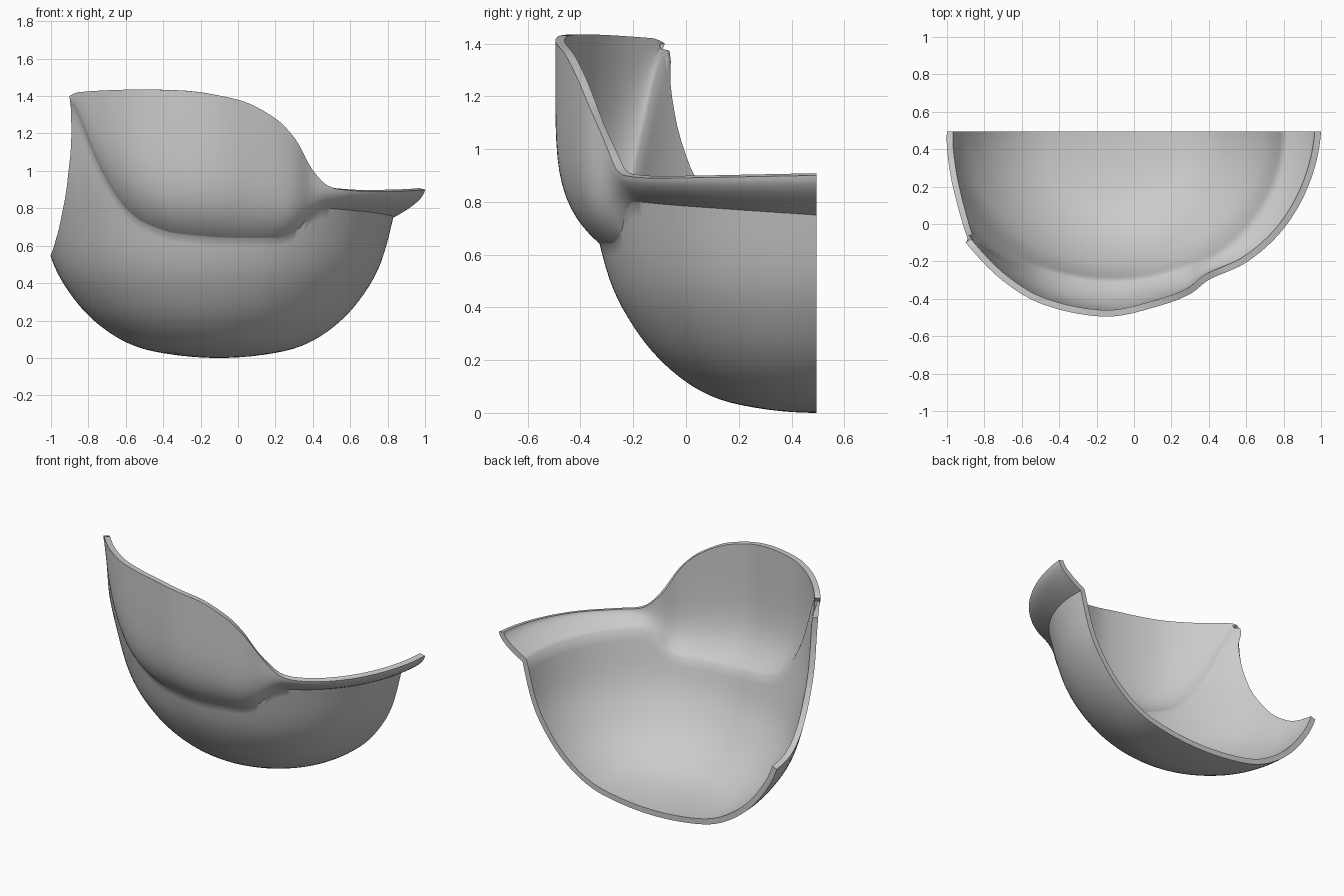
import bpy, bmesh, math

if "Cube" in bpy.data.objects:
    bpy.data.objects.remove(bpy.data.objects["Cube"])

CX, CY = -0.1, 0.495      # bowl axis, lying on the flat cut plane
Y_SCALE = 0.91            # bowl is slightly shallower front to back
THICK = 0.035
CORNER = 39.2             # angle of the tall corner, degrees from the left end


def smooth_curve(pts):
    """Monotone cubic through (x, y) points."""
    n = len(pts)
    h = [pts[i + 1][0] - pts[i][0] for i in range(n - 1)]
    d = [(pts[i + 1][1] - pts[i][1]) / h[i] for i in range(n - 1)]
    m = [d[0]] + [0 if d[i - 1] * d[i] <= 0 else 2 * d[i - 1] * d[i] / (d[i - 1] + d[i])
                  for i in range(1, n - 1)] + [d[-1]]

    def f(x):
        x = min(max(x, pts[0][0]), pts[-1][0])
        i = 0
        while i < n - 2 and x > pts[i + 1][0]:
            i += 1
        t = (x - pts[i][0]) / h[i]
        return ((2 * t**3 - 3 * t**2 + 1) * pts[i][1] + (t**3 - 2 * t**2 + t) * h[i] * m[i]
                + (3 * t**2 - 2 * t**3) * pts[i + 1][1] + (t**3 - t**2) * h[i] * m[i + 1])
    return f


# bowl radius against square root of height
bowl = smooth_curve([(0, 0), (.11, .2), (.224, .4), (.387, .59), (.557, .75), (.707, .86),
                     (.866, .93), (1, .98), (1.1, 1.0), (1.2, 1.02)])
# rim height: low left edge, then the raised back and the lip
left_rim = smooth_curve([(0, .54), (10.7, .57), (21.3, .66), (27.9, .77), (33.3, .9),
                         (35.7, 1.0), (37.5, 1.1), (38.7, 1.23), (CORNER, 1.4)])
rim_z = smooth_curve([(CORNER, 1.4), (43, 1.42), (68, 1.435), (79, 1.43), (95.4, 1.38),
                      (106.7, 1.28), (112.7, 1.18), (120, 1.0), (125, .92), (129, .9),
                      (140, .89), (180, .9)])
rim_r = smooth_curve([(CORNER, 1.033), (43.6, 1.038), (55.7, 1.064), (68.4, 1.087),
                      (86.3, 1.09), (101, 1.055), (112.7, 1.036), (120, 1.005),
                      (132, 1.04), (147.6, 1.066), (162, 1.08), (180, 1.1)])
# height of the crease where the flange leaves the bowl
crease = smooth_curve([(CORNER, 1.38), (41.5, 1.32), (48.7, 1.05), (58, .8), (64.4, .72),
                       (77, .66), (96, .64), (109, .64), (116, .67), (122.3, .77),
                       (126, .8), (138, .79), (180, .75)])
# how abruptly the flange turns upright
turn = smooth_curve([(CORNER, 2), (60, 4), (75, 5.5), (110, 5.5), (128, 1.7), (180, 1.7)])


def bowl_r(t, z):
    widen = 1 + .03 * max(0, math.cos(math.radians(t))) ** 4
    return bowl(math.sqrt(z)) * widen


def place(t, r, z):
    a = math.radians(t)
    return (CX - r * math.cos(a), CY - Y_SCALE * r * math.sin(a), z)


def column(t, rows=28, flange=16):
    top = left_rim(t) if t < CORNER else rim_z(t)
    zc = top * .97 if t < CORNER else min(crease(t), top * .97)
    pts = []
    for j in range(1, rows + 1):
        z = zc * (j / rows) ** 2
        pts.append(place(t, bowl_r(t, z), z))
    rc = bowl_r(t, zc)
    for j in range(1, flange + 1):
        s = (j / flange) ** 1.8
        z = zc + (top - zc) * s
        if t < CORNER:
            r = bowl_r(t, z)
        else:
            r = rc + (rim_r(t) - rc) * (1 - (1 - s) ** turn(t))
        pts.append(place(t, r, z))
    return pts


# outer skin
angles = [CORNER * (1 - (1 - k / 22) ** 2) for k in range(22)]
angles += [CORNER + (180 - CORNER) * k / 84 for k in range(85)]
bm = bmesh.new()
pole = bm.verts.new((CX, CY, 0))
cols = [[bm.verts.new(p) for p in column(t)] for t in angles]
for a, b in zip(cols, cols[1:]):
    bm.faces.new((pole, b[0], a[0]))
    for j in range(len(a) - 1):
        bm.faces.new((a[j], b[j], b[j + 1], a[j + 1]))
bm.normal_update()

# inner skin, kept flush with the flat cut plane
outer_faces = list(bm.faces)
borders = [e for e in bm.edges if e.is_boundary]
inner = {}
for v in list(bm.verts):
    n = v.normal.copy()
    if v.co.y > CY - 1e-4:
        n.y = 0
        n.normalize()
    co = v.co - n * THICK
    co.y = min(co.y, CY)
    inner[v] = bm.verts.new(co)
for f in outer_faces:
    bm.faces.new([inner[v] for v in reversed(f.verts)])

# rim strip joining the skins
for e in borders:
    p, q = e.verts
    bm.faces.new((p, q, inner[q], inner[p]))
bmesh.ops.recalc_face_normals(bm, faces=bm.faces)

mesh = bpy.data.meshes.new("shell")
bm.to_mesh(mesh)
bm.free()
shell = bpy.data.objects.new("shell", mesh)
bpy.context.collection.objects.link(shell)
grey = bpy.data.materials.new("light grey")
grey.diffuse_color = (.6, .6, .6, 1)
grey.use_nodes = True
grey.node_tree.nodes["Principled BSDF"].inputs["Base Color"].default_value = grey.diffuse_color
mesh.materials.append(grey)

bpy.context.view_layer.objects.active = shell
shell.select_set(True)
bpy.ops.object.shade_smooth_by_angle(angle=math.radians(40))
